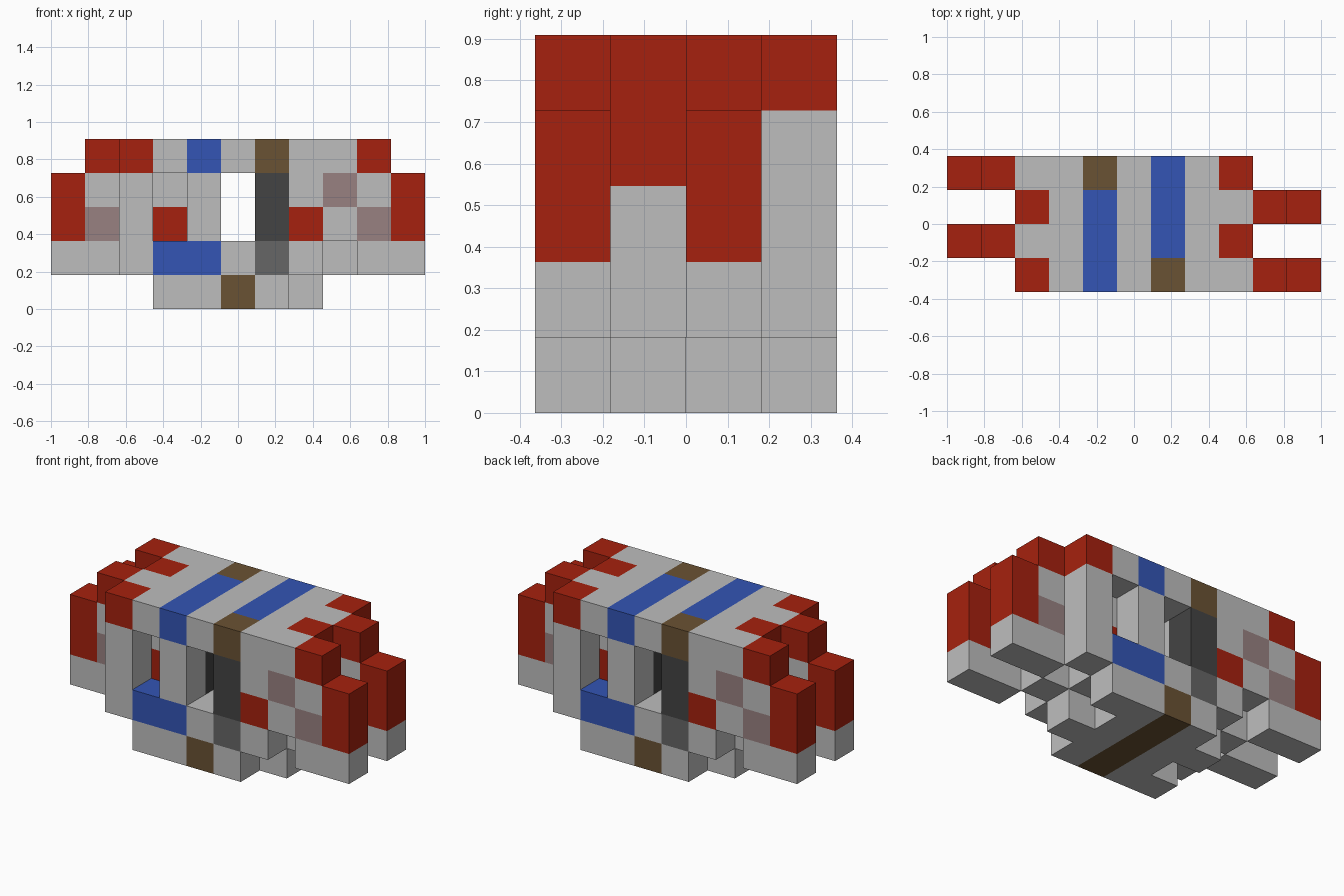
import bpy, bmesh
from mathutils import Vector

cube = bpy.data.objects.get("Cube")
if cube:
    bpy.data.objects.remove(cube, do_unlink=True)

COLS, SLICES = 11, 4          # blocks along x and along y
S = 2 / COLS                  # block size


def linear(c):
    c /= 255
    return c / 12.92 if c <= 0.04045 else ((c + 0.055) / 1.055) ** 2.4


def material(name, hexcode):
    rgba = [linear(b) for b in bytes.fromhex(hexcode)] + [1]
    m = bpy.data.materials.new(name)
    m.use_nodes = True
    m.diffuse_color = rgba
    m.node_tree.nodes["Principled BSDF"].inputs["Base Color"].default_value = rgba
    return m


MATS = {name: material(name, code) for name, code in {
    "light_gray": "BEBEBE", "red": "A6210E", "blue": "3355B5", "brown": "6A5233",
    "dark_gray": "444444", "mid_gray": "666666", "mauve": "988181"}.items()}

cells = {}                    # block position -> part name
colour_of = {}


def block(part, colour, columns, levels, slices=(0, 2)):
    """Fill blocks in the given slices and in the slices turned half way round."""
    colour_of[part] = colour
    for i in range(columns[0], columns[-1] + 1):
        for k in range(levels[0], levels[-1] + 1):
            for j in slices:
                cells[i, j, k] = part
                cells[COLS - 1 - i, SLICES - 1 - j, k] = part


# Base and lower body
block("base", "light_gray", [3, 6], [0])
block("base_stripe", "brown", [5], [0])
block("lower_body", "light_gray", [2, 7], [1])
block("lower_band", "blue", [3, 4], [1])
block("lower_patch", "mid_gray", [6], [1])

# Walls and posts around the openings
block("end_wall", "light_gray", [2], [2, 3])
block("end_wall_cap", "red", [2], [3], [2])
block("plain_post", "light_gray", [4], [2, 3])
block("dark_post", "dark_gray", [6], [2, 3])
block("inner_cheek", "light_gray", [7], [3])
block("cheek_spot", "red", [7], [2])

# Shoulder and arm
block("shoulder", "light_gray", [8, 9], [2, 3])
block("upper_shoulder_patch", "mauve", [8], [3])
block("lower_shoulder_patch", "mauve", [9], [2])
block("arm", "red", [10], [2, 3])
block("hand", "light_gray", [9, 10], [1])

# Roof with its stripes and tips
block("roof", "light_gray", [3, 8], [4])
block("roof_stripe", "blue", [4], [4])
block("roof_stripe", "blue", [6], [4], [2])
block("roof_stripe_end", "brown", [6], [4], [0])
block("roof_inner_tip", "red", [2], [4])
block("roof_outer_tip", "red", [9], [4])


def add_open_faces(bm, cell):
    """Add the sides of a block that no neighbour covers."""
    centre = Vector((cell[0] + 0.5 - COLS / 2, cell[1] + 0.5 - SLICES / 2, cell[2] + 0.5))
    for axis in range(3):
        for sign in (-1, 1):
            beside = list(cell)
            beside[axis] += sign
            if tuple(beside) in cells:
                continue
            n, u, v = Vector(), Vector(), Vector()
            n[axis] = sign / 2
            u[(axis + 1) % 3] = sign / 2
            v[(axis + 2) % 3] = 0.5
            corners = (-u - v, u - v, u + v, v - u)
            bm.faces.new([bm.verts.new((centre + n + c) * S) for c in corners])


# One object for each part
for part, colour in colour_of.items():
    bm = bmesh.new()
    for cell, owner in cells.items():
        if owner == part:
            add_open_faces(bm, cell)
    bmesh.ops.remove_doubles(bm, verts=bm.verts, dist=0.001)
    bmesh.ops.dissolve_limit(bm, angle_limit=0.01, verts=bm.verts, edges=bm.edges)
    mesh = bpy.data.meshes.new(part)
    bm.to_mesh(mesh)
    bm.free()
    mesh.materials.append(MATS[colour])
    bpy.context.collection.objects.link(bpy.data.objects.new(part, mesh))
